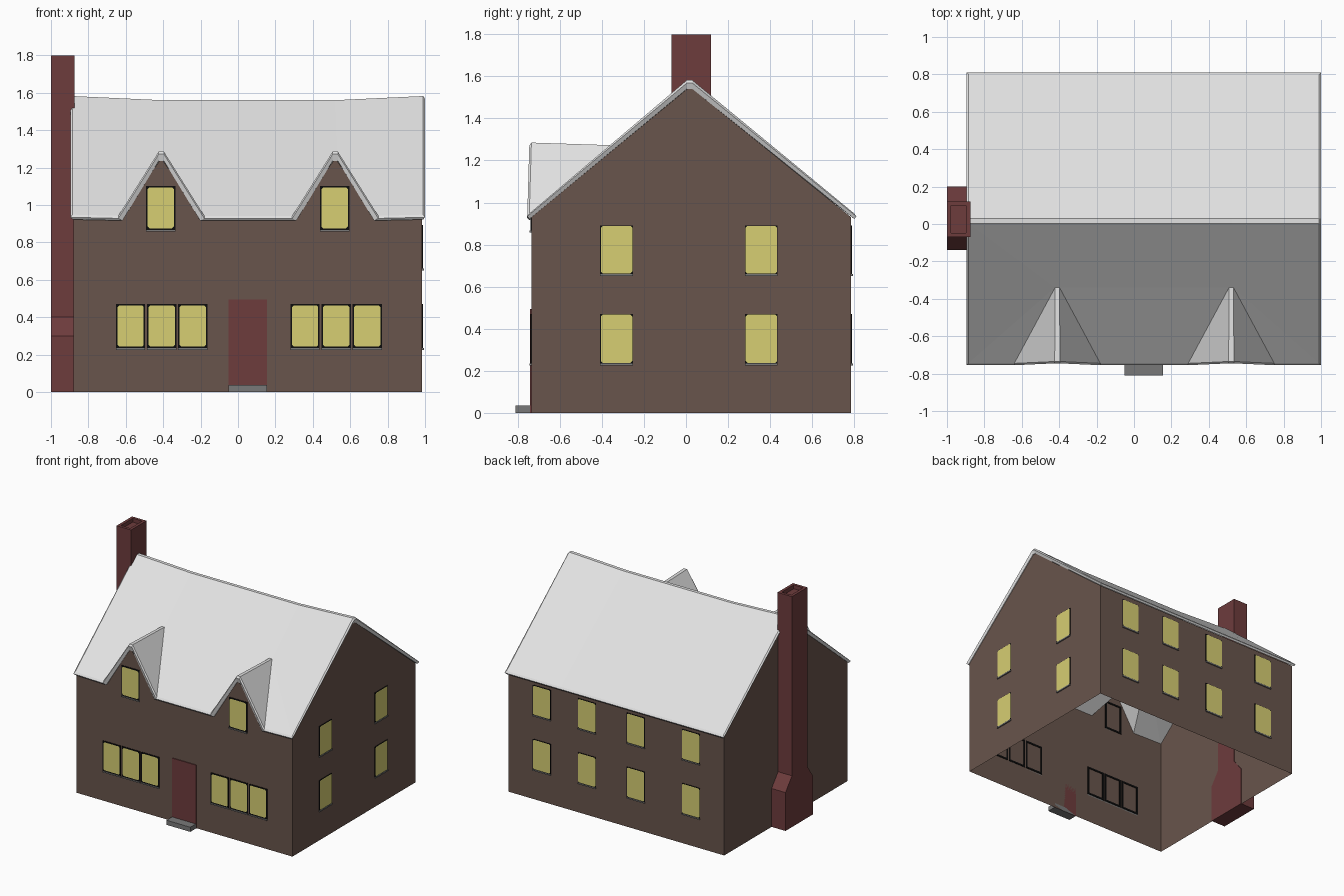
import bpy, bmesh
from mathutils import Vector

if "Cube" in bpy.data.objects:
    bpy.data.objects.remove(bpy.data.objects["Cube"])

def mat(name, r, g, b):
    m = bpy.data.materials.new(name)
    m.diffuse_color = (r, g, b, 1)
    m.use_nodes = True
    m.node_tree.nodes["Principled BSDF"].inputs["Base Color"].default_value = m.diffuse_color
    return m

BROWN = mat("brown_wall", 0.14, 0.090, 0.072)
RED = mat("dark_red", 0.155, 0.045, 0.046)
SNOW = mat("pale_roof", 0.76, 0.76, 0.76)
GLOW = mat("yellow_glass", 0.68, 0.62, 0.17)
BLACK = mat("black_frame", 0.004, 0.004, 0.004)
GREY = mat("grey_stone", 0.19, 0.19, 0.19)

def finish(name, bm, m, fix=True):
    if fix:
        bmesh.ops.recalc_face_normals(bm, faces=bm.faces[:])
    me = bpy.data.meshes.new(name)
    bm.to_mesh(me)
    bm.free()
    me.materials.append(m)
    ob = bpy.data.objects.new(name, me)
    bpy.context.collection.objects.link(ob)
    return ob

def poly(bm, pts):
    return bm.faces.new([bm.verts.new(p) for p in pts])

Z = Vector((0, 0, 1))

def box(bm, o, u, n, u0, u1, z0, z1, n0, n1):
    c = [bm.verts.new(o + u * a + Z * z + n * d)
         for a in (u0, u1) for z in (z0, z1) for d in (n0, n1)]
    for f in ((0, 1, 3, 2), (4, 6, 7, 5), (0, 4, 5, 1), (2, 3, 7, 6), (0, 2, 6, 4), (1, 5, 7, 3)):
        bm.faces.new([c[i] for i in f])

# main dimensions
X0, X1, Y0, Y1 = -0.88, 0.985, -0.735, 0.785
EAVE, RIDGE, RY = 0.93, 1.55, 0.018
DORMERS = (-0.41, 0.52)

# walls: open shell with front gables and pointed ends
bm = bmesh.new()
front = [(X0, 0), (X1, 0), (X1, EAVE)]
for d in reversed(DORMERS):
    front += [(d + 0.22, EAVE), (d, 1.25), (d - 0.22, EAVE)]
front.append((X0, EAVE))
poly(bm, [(x, Y0, z) for x, z in front])
poly(bm, [(X1, Y1, 0), (X0, Y1, 0), (X0, Y1, EAVE), (X1, Y1, EAVE)])
end = [(Y0, 0), (Y1, 0), (Y1, EAVE), (RY, RIDGE), (Y0, EAVE)]
poly(bm, [(X1, y, z) for y, z in end])
poly(bm, [(X0, y, z) for y, z in reversed(end)])
finish("walls", bm, BROWN, fix=False)

# roof: one skin with two dormers and a sagging ridge, closed by a rounded rim
P = {}
xs = (-0.885, DORMERS[0], DORMERS[1], 0.99)
for i, x in enumerate(xs):
    zr = 1.582 if i in (0, 3) else 1.56
    P["R%d" % i] = (x, 0.004, zr)
    P["S%d" % i] = (x, 0.03, zr)
    P["B%d" % i] = (x, 0.80, 0.948)
P["E0"] = (xs[0], -0.745, 0.948)
P["E1"] = (xs[3], -0.745, 0.948)
for i, d in enumerate(DORMERS):
    for s, k in ((-1, "l"), (1, "r")):
        P["a%s%d" % (k, i)] = (d + s * 0.23, -0.745, 0.942)
        P["p%s%d" % (k, i)] = (d + s * 0.014, -0.735, 1.285)
        P["t%s%d" % (k, i)] = (d + s * 0.012, -0.34, 1.272)

faces = ["E0 al0 tl0", "E0 tl0 R0", "R0 tl0 tr0 R1", "tr0 ar0 al1 tl1", "R1 tr0 tl1 R2",
         "R2 tl1 tr1", "tr1 ar1 E1", "E1 R3 R2 tr1"]
for i in range(2):
    faces += [f.replace("#", str(i)) for f in ("al# pl# tl#", "pl# pr# tr# tl#", "pr# ar# tr#")]
for i in range(3):
    faces += ["R%d R%d S%d S%d" % (i, i + 1, i + 1, i), "S%d S%d B%d B%d" % (i, i + 1, i + 1, i)]

def under(k):
    x, y, z = P[k]
    drop = {"p": 0.05, "t": 0.05, "R": 0.042, "S": 0.042}.get(k[0], 0.026)
    if k[0] == "a":
        x += 0.022 if k[1] == "l" else -0.022
    return (x, y, z - drop)

def rim(k):
    x, y, z = P[k]
    x += 0.01 * ((x > 0.98) - (x < -0.88))
    y += 0.01 * ((y > 0.7) - (y < -0.7))
    return (x, y, z - 0.014)

bm = bmesh.new()
top = {k: bm.verts.new(P[k]) for k in P}
low = {k: bm.verts.new(under(k)) for k in P}
for f in faces:
    ks = f.split()
    bm.faces.new([top[k] for k in ks])
    bm.faces.new([low[k] for k in reversed(ks)])
loop = ("E0 al0 pl0 pr0 ar0 al1 pl1 pr1 ar1 E1 R3 S3 B3 B2 B1 B0 S0 R0").split()
mid = {k: bm.verts.new(rim(k)) for k in loop}
for a, b in zip(loop, loop[1:] + loop[:1]):
    bm.faces.new((top[a], mid[a], mid[b], top[b]))
    bm.faces.new((mid[a], low[a], low[b], mid[b]))
finish("roof", bm, SNOW)

# chimney: wide base, sloped shoulders, tall stack with a sunken top
bm = bmesh.new()
rings = []
for z, y0, y1, i in ((0, -0.14, 0.20, 0), (0.30, -0.14, 0.20, 0), (0.40, -0.07, 0.12, 0),
                     (1.80, -0.07, 0.12, 0), (1.80, -0.07, 0.12, 0.022), (1.77, -0.07, 0.12, 0.022)):
    a, b = -1.0 + i, -0.875 - i
    rings.append([bm.verts.new(p) for p in
                  ((a, y0 + i, z), (b, y0 + i, z), (b, y1 - i, z), (a, y1 - i, z))])
for r, s in zip(rings, rings[1:]):
    for j in range(4):
        k = (j + 1) % 4
        bm.faces.new((r[j], r[k], s[k], s[j]))
bm.faces.new(rings[0][::-1])
bm.faces.new(rings[-1])
finish("chimney", bm, RED)

# windows: black ring frame, glass with clipped corners, stone sill
def windows(side, o, u, n, spots, edge):
    o, u, n = Vector(o), Vector(u), Vector(n)
    fr, gl, si = bmesh.new(), bmesh.new(), bmesh.new()
    for c, z0, z1 in spots:
        a, b, t = c - 0.078, c + 0.078, 0.014
        for q in ((a, a + t, z0, z1), (b - t, b, z0, z1),
                  (a + t, b - t, z0, z0 + t), (a + t, b - t, z1 - t, z1)):
            box(fr, o, u, n, *q, -0.004, 0.004)
        l, r, d, h, k = a + edge, b - edge, z0 + edge, z1 - edge, 0.009
        poly(gl, [o + u * x + Z * z + n * 0.006 for x, z in
                  ((l + k, d), (r - k, d), (r, d + k), (r, h - k),
                   (r - k, h), (l + k, h), (l, h - k), (l, d + k))])
        box(si, o, u, n, a, b, z0 - 0.01, z0, 0, 0.009)
    finish(side + "_window_frames", fr, BLACK)
    finish(side + "_window_glass", gl, GLOW, fix=False)
    finish(side + "_window_sills", si, GREY)

LOWER, UPPER = (0.235, 0.47), (0.66, 0.892)
spots = [(c + s, *LOWER) for c in (-0.408, 0.525) for s in (-0.166, 0, 0.166)]
spots += [(d - 0.003, 0.867, 1.102) for d in DORMERS]
windows("front", (0, Y0, 0), (1, 0, 0), (0, -1, 0), spots, 0.008)
windows("right", (X1, 0, 0), (0, 1, 0), (1, 0, 0),
        [(c, *h) for c in (-0.33, 0.358) for h in (LOWER, UPPER)], 0.003)
windows("back", (0, Y1, 0), (-1, 0, 0), (0, 1, 0),
        [(-c, *h) for c in (0.695, 0.305, -0.118, -0.594) for h in (LOWER, UPPER)], 0.003)

# door and doorstep
O, U, N = Vector((0, Y0, 0)), Vector((1, 0, 0)), Vector((0, -1, 0))
bm = bmesh.new()
box(bm, O, U, N, -0.05, 0.155, 0, 0.495, 0, 0.007)
finish("door", bm, RED)
bm = bmesh.new()
box(bm, O, U, N, -0.05, 0.155, 0, 0.036, 0, 0.075)
finish("doorstep", bm, GREY)
